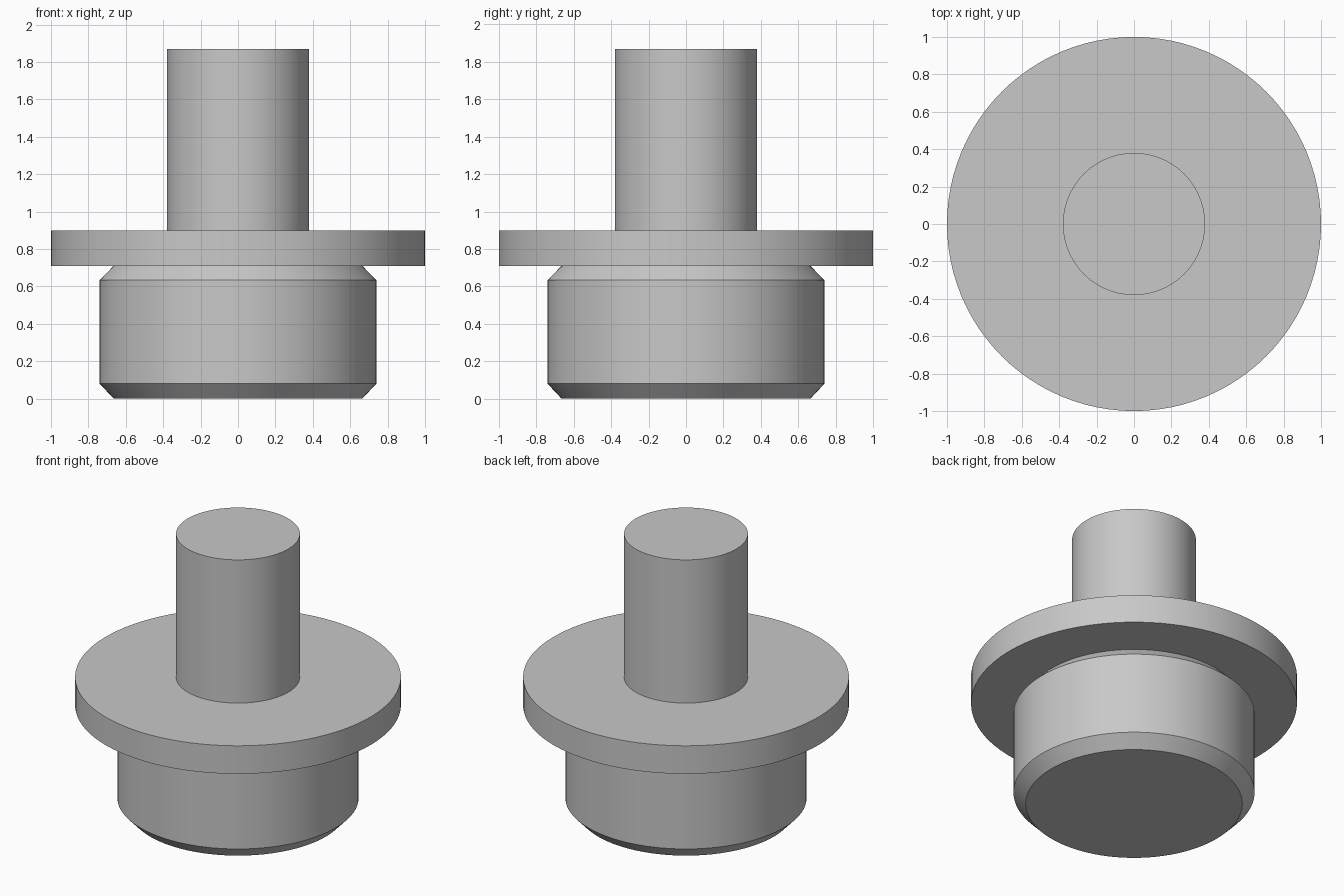
import bpy
import bmesh
import math

cube = bpy.data.objects.get("Cube")
if cube:
    bpy.data.objects.remove(cube, do_unlink=True)

SIDES = 96

grey = bpy.data.materials.new("plain grey")
grey.use_nodes = True
colour = (0.58, 0.58, 0.58, 1)
grey.diffuse_color = colour
grey.node_tree.nodes["Principled BSDF"].inputs["Base Color"].default_value = colour


def turned_part(name, profile):
    """Lathe a (radius, height) profile, listed from bottom to top, into a closed solid."""
    bm = bmesh.new()
    rings = []
    for radius, z in profile:
        angles = [2 * math.pi * i / SIDES for i in range(SIDES)]
        rings.append([bm.verts.new((radius * math.cos(a), radius * math.sin(a), z))
                      for a in angles])
    for low, high in zip(rings, rings[1:]):
        for i in range(SIDES):
            j = (i + 1) % SIDES
            bm.faces.new((low[i], low[j], high[j], high[i]))
    bm.faces.new(reversed(rings[0]))
    bm.faces.new(rings[-1])
    mesh = bpy.data.meshes.new(name)
    bm.to_mesh(mesh)
    bm.free()
    mesh.materials.append(grey)
    obj = bpy.data.objects.new(name, mesh)
    bpy.context.collection.objects.link(obj)
    bpy.ops.object.select_all(action="DESELECT")
    obj.select_set(True)
    bpy.context.view_layer.objects.active = obj
    bpy.ops.object.shade_smooth_by_angle(angle=math.radians(30))


# One turned solid: chamfered plug, wide flange, then the shaft
turned_part("flanged_plug", [
    (0.665, 0), (0.74, 0.08), (0.74, 0.633), (0.665, 0.71),
    (1, 0.71), (1, 0.9),
    (0.38, 0.9), (0.38, 1.87),
])
